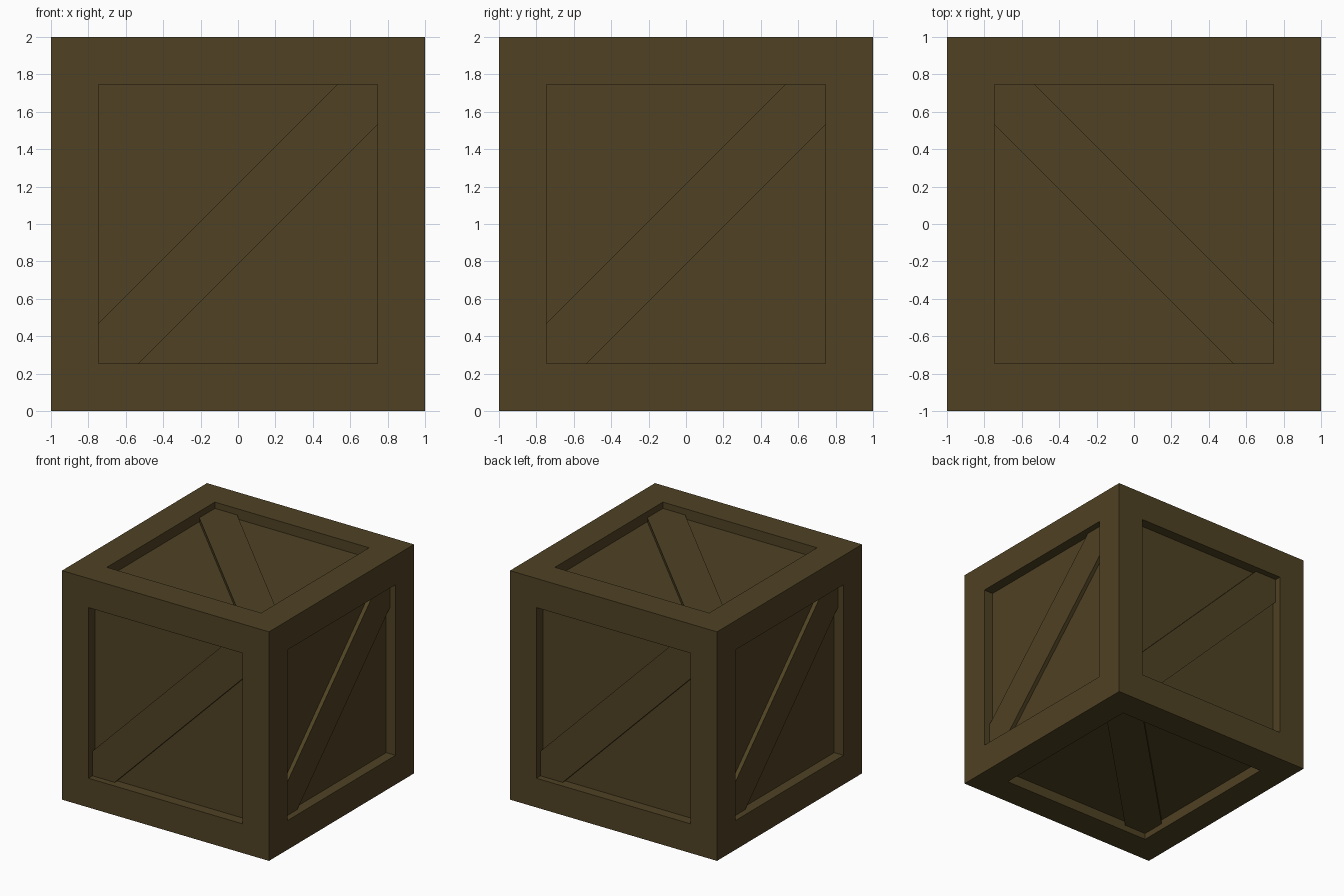
import bpy, bmesh
from mathutils import Matrix, Vector

if "Cube" in bpy.data.objects:
    bpy.data.objects.remove(bpy.data.objects["Cube"])

E = 0.745          # half width of each recessed opening
PANEL = 0.91       # distance of recessed panels from the centre
BRACE = 0.945      # distance of brace faces from the centre
C = 0.215          # where the brace edges meet the opening sides

wood = bpy.data.materials.new("dark brown wood")
wood.diffuse_color = (0.080, 0.054, 0.017, 1)
wood.use_nodes = True
wood.node_tree.nodes["Principled BSDF"].inputs["Base Color"].default_value = wood.diffuse_color


def finish(bm, name):
    bmesh.ops.recalc_face_normals(bm, faces=bm.faces[:])
    mesh = bpy.data.meshes.new(name)
    bm.to_mesh(mesh)
    bm.free()
    mesh.materials.append(wood)
    ob = bpy.data.objects.new(name, mesh)
    ob.location = (0, 0, 1)
    bpy.context.collection.objects.link(ob)


# Crate body: a cube with a sunken panel in every side
bm = bmesh.new()
bmesh.ops.create_cube(bm, size=2)
sides = bm.faces[:]
bmesh.ops.inset_individual(bm, faces=sides, thickness=1 - E, use_even_offset=True)
bmesh.ops.inset_individual(bm, faces=sides, thickness=0, depth=0)
for f in sides:
    n = f.normal.copy()
    axis = max(range(3), key=lambda i: abs(n[i]))
    for v in f.verts:
        v.co[axis] = PANEL if n[axis] > 0 else -PANEL
finish(bm, "crate_body")

# Diagonal braces: a clipped board in each opening, given by its two face axes
X, Y, Z = Vector((1, 0, 0)), Vector((0, 1, 0)), Vector((0, 0, 1))
outline = [(-E, -E), (C - E, -E), (E, E - C), (E, E), (E - C, E), (-E, C - E)]
for side, u, v in [("front", X, Z), ("back", -X, Z), ("right", Y, Z),
                   ("left", -Y, Z), ("top", Y, -X), ("bottom", Y, X)]:
    n = u.cross(v)
    bm = bmesh.new()
    base = bm.faces.new([bm.verts.new(u * a + v * b + n * (PANEL - 0.01)) for a, b in outline])
    ext = bmesh.ops.extrude_face_region(bm, geom=[base], use_keep_orig=True)
    top = [g for g in ext["geom"] if isinstance(g, bmesh.types.BMVert)]
    bmesh.ops.translate(bm, verts=top, vec=n * (BRACE - PANEL + 0.01))
    finish(bm, side + "_brace")
